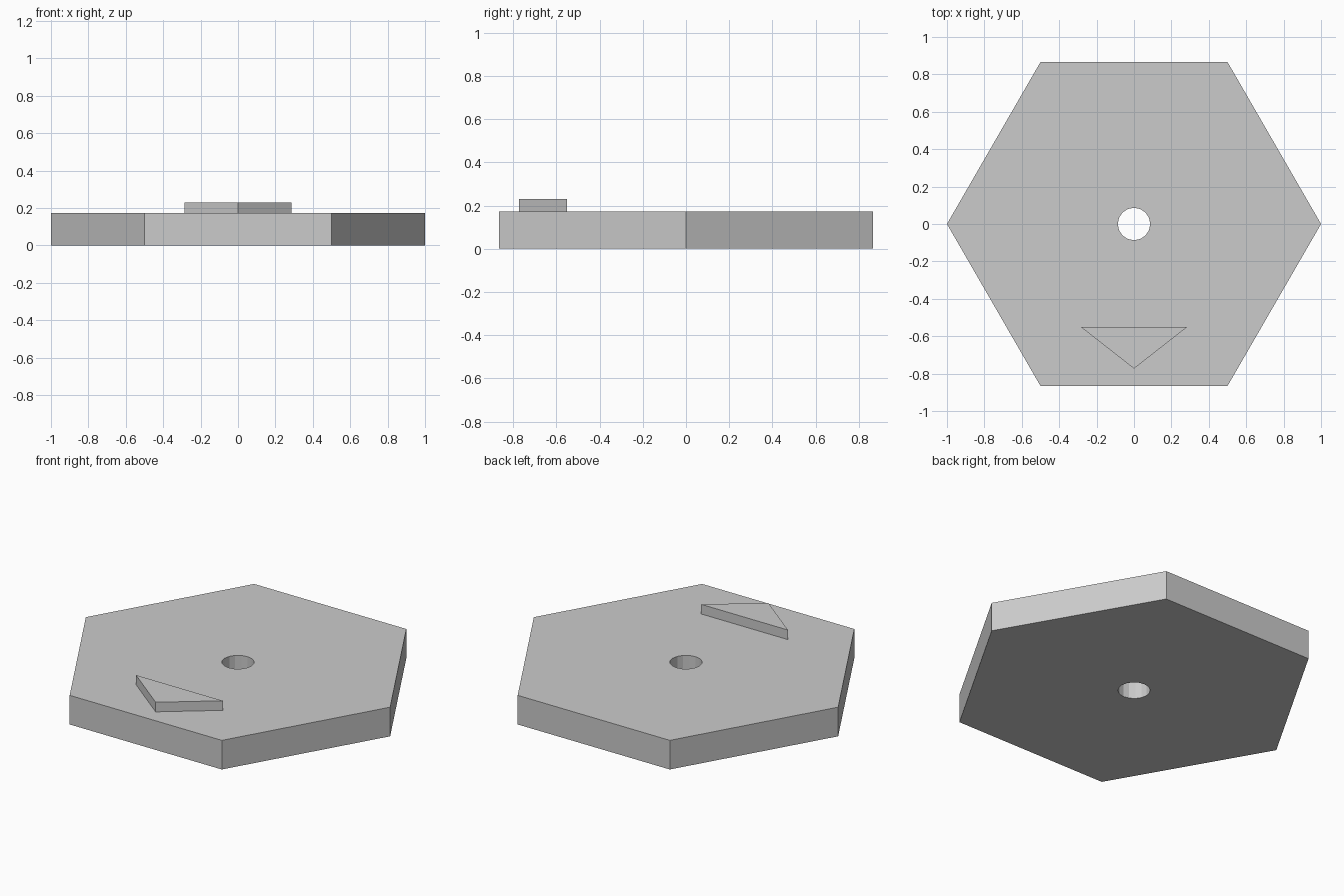
import bpy
import bmesh
import math

cube = bpy.data.objects.get("Cube")
if cube:
    bpy.data.objects.remove(cube, do_unlink=True)

PLATE_TOP = 0.173
MARKER_TOP = 0.23

# One plain grey for everything
grey = bpy.data.materials.new("light_grey")
grey.use_nodes = True
grey.diffuse_color = (0.6, 0.6, 0.6, 1)
grey.node_tree.nodes["Principled BSDF"].inputs["Base Color"].default_value = (0.6, 0.6, 0.6, 1)


def ring(sides, radius):
    """Points of a regular polygon with a corner on +x."""
    return [(radius * math.cos(math.tau * i / sides),
             radius * math.sin(math.tau * i / sides)) for i in range(sides)]


def prism(name, outline, bottom, top):
    """Extrude a flat outline straight up."""
    bm = bmesh.new()
    base = bm.faces.new([bm.verts.new((x, y, bottom)) for x, y in outline])
    up = bmesh.ops.extrude_face_region(bm, geom=[base], use_keep_orig=True)
    for v in up["geom"]:
        if isinstance(v, bmesh.types.BMVert):
            v.co.z = top
    bmesh.ops.recalc_face_normals(bm, faces=bm.faces)
    mesh = bpy.data.meshes.new(name)
    bm.to_mesh(mesh)
    bm.free()
    mesh.materials.append(grey)
    obj = bpy.data.objects.new(name, mesh)
    bpy.context.collection.objects.link(obj)
    return obj


# Hexagonal plate
plate = prism("hexagon_plate", ring(6, 1), 0, PLATE_TOP)

# Round hole through the centre
cutter = prism("hole_cutter", ring(16, 0.087), -0.1, PLATE_TOP + 0.1)
cutter.hide_render = True
cutter.hide_viewport = True
cutter.display_type = 'WIRE'
hole = plate.modifiers.new("centre_hole", 'BOOLEAN')
hole.operation = 'DIFFERENCE'
hole.solver = 'EXACT'
hole.object = cutter

# Raised triangular marker pointing to the front
prism("triangle_marker", [(-0.285, -0.55), (0, -0.773), (0.285, -0.55)],
      PLATE_TOP, MARKER_TOP)
